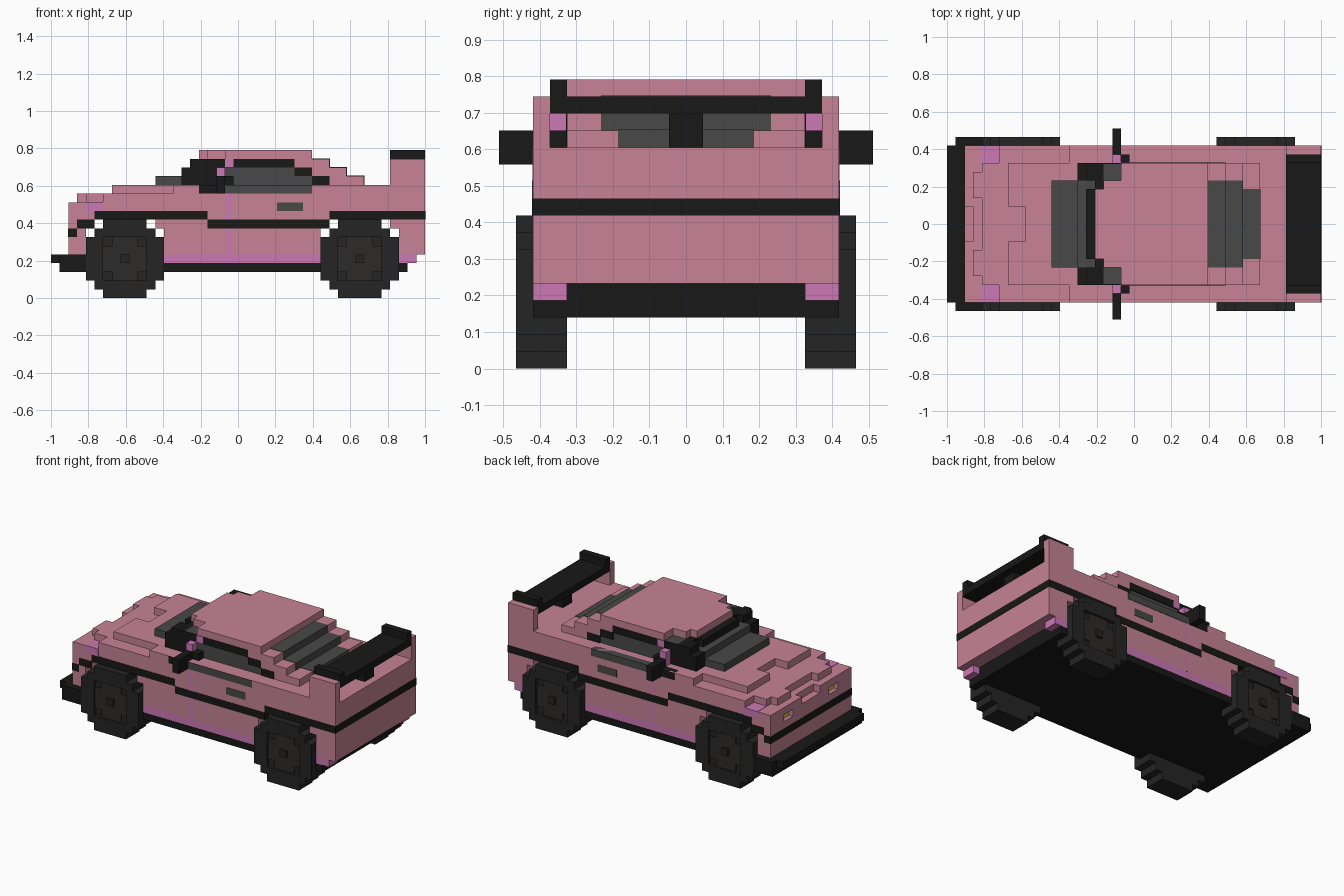
import bpy, bmesh

if "Cube" in bpy.data.objects:
    bpy.data.objects.remove(bpy.data.objects["Cube"])

V = 2 / 43          # block size: the car is 43 blocks long
E = 0.05            # how far painted trim stands proud, in blocks


def material(name, rgb):
    m = bpy.data.materials.new(name)
    m.diffuse_color = (*rgb, 1)
    m.use_nodes = True
    m.node_tree.nodes["Principled BSDF"].inputs["Base Color"].default_value = m.diffuse_color
    return m


PINK = material("pink paint", (0.57, 0.225, 0.31))
BLACK = material("black trim", (0.009, 0.009, 0.009))
GLASS = material("dark glass", (0.065, 0.065, 0.065))
PURPLE = material("purple trim", (0.6, 0.19, 0.46))
TYRE = material("tyre rubber", (0.018, 0.018, 0.018))
RIM = material("wheel rim", (0.026, 0.024, 0.022))
YELLOW = material("headlight yellow", (0.6, 0.55, 0.04))


def part(name, mat, boxes):
    """Blocks (x0, x1, y0, y1, z0, z1) in block units, mirrored across y;
    a block with y0 == 0 spans the full width."""
    bm = bmesh.new()
    for x0, x1, y0, y1, z0, z1 in boxes:
        spans = [(-y1, y1)] if y0 == 0 else [(y0, y1), (-y1, -y0)]
        for a, b in spans:
            for v in bmesh.ops.create_cube(bm, size=1)["verts"]:
                v.co.x = -1 + V * (x1 if v.co.x > 0 else x0)
                v.co.y = V * (b if v.co.y > 0 else a)
                v.co.z = V * (z1 if v.co.z > 0 else z0)
    me = bpy.data.meshes.new(name)
    bm.to_mesh(me)
    bm.free()
    me.materials.append(mat)
    ob = bpy.data.objects.new(name, me)
    bpy.context.collection.objects.link(ob)


# Lower body, open through the wheel arches
part("lower_body", PINK, [
    (2, 4, 0, 9, 5, 7), (2, 4, 0, 9, 7, 9), (4, 5, 0, 9, 8, 9),
    (13, 31, 0, 9, 5, 9), (12, 13, 0, 9, 8, 9), (31, 32, 0, 9, 8, 9),
    (39, 40, 0, 9, 8, 9), (40, 43, 0, 9, 5, 9)])

# Stepped hood, shoulders and deck, with notches for the headlights
part("upper_body", PINK, [
    (3, 43, 0, 9, 9, 11), (2, 3, 0, 4, 9, 10), (2, 3, 6, 9, 9, 11),
    (2, 3, 2, 6, 10, 11), (3, 4, 3, 6, 11, 12), (4, 6, 0, 7, 11, 12),
    (6, 43, 0, 9, 11, 12), (7, 9, 2, 7, 12, 13), (9, 14, 0, 7, 12, 13),
    (14, 43, 0, 9, 12, 13)])
part("headlights", YELLOW, [(2.6, 3, 4, 6, 9, 10)])

# Floor, front splitter and bumper
part("floor", BLACK, [(1, 41, 0, 9, 3, 4), (1, 41, 0, 7, 4, 5)])
part("front_bumper", BLACK, [(0, 4, 0, 9, 4, 5), (1, 4, 0, 10, 3, 5)])

# Dark stripe around the body
part("body_stripe", BLACK, [
    (5, 18, 8, 9 + E, 9, 10), (18, 32, 8, 9 + E, 8, 9),
    (32, 43, 8, 9 + E, 9, 10), (42, 43 + E, 0, 9 + E, 9, 10),
    (3, 5, 8, 9 + E, 8, 9), (2 - E, 3, 0, 9 + E, 7, 8)])
part("door_handle", GLASS, [(26, 29, 8, 9 + E, 10, 11)])

# Purple sills, door seams and corner lamps
part("sill", PURPLE, [(13, 31, 0, 9, 4, 5), (40, 42, 7, 9, 4, 5)])
part("door_seam", PURPLE, [(20.2, 20.7, 8, 9 + E / 2, 5, 12)])
part("corner_lamps", PURPLE, [(4, 6, 7, 9 + E, 10, 11 + E)])

# Cabin: pink roof and stepped tail
part("roof", PINK, [
    (17, 30, 0, 4, 16, 17), (18, 30, 0, 5, 16, 17), (20, 30, 0, 7, 16, 17),
    (28, 32, 0, 7, 15, 16), (30, 34, 0, 7, 14, 15), (32, 36, 0, 7, 13, 14)])

# Windows
part("windscreen", GLASS, [(12, 16, 0, 5, 13, 14), (15, 17, 0, 5, 14, 15)])
part("side_windows", GLASS, [
    (16, 31, 0, 6.9, 13, 14), (17, 30, 0, 6.9, 14, 15),
    (18, 29, 0, 6.9, 15, 16), (20, 30, 8, 9 + E, 12, 13)])
part("rear_window", GLASS, [
    (30, 32 + E, 0, 5, 15, 16 + E), (32, 34 + E, 0, 5, 14, 15 + E),
    (34, 36 + E, 0, 4, 13, 14 + E)])

# Black window frames and windscreen pillars
part("window_frame", BLACK, [
    (20, 28, 6, 7 + E, 15, 16), (28, 30, 6, 7 + E, 14, 15),
    (30, 32, 6, 7 + E, 13, 14)])
part("windscreen_frame", BLACK, [
    (16, 17, 0, 4, 15, 16), (17, 18, 4, 5, 15, 16),
    (15, 17, 5, 7, 13, 15), (16, 20, 5, 7, 15, 16), (17, 19, 6, 7, 13, 15)])

# Door mirrors on short stalks
part("mirrors", BLACK, [
    (19, 20, 9, 11, 12, 14), (17, 20, 8, 9 + E, 12, 13),
    (19, 20, 8, 9, 13, 14), (20, 21, 7, 8, 13, 14)])
part("mirror_stalks", PURPLE, [
    (19, 20, 7, 8, 13, 15), (20, 21, 6, 7 + 2 * E, 15, 16)])

# Rear wing on side fins
part("wing_fins", PINK, [(39, 43, 8, 9, 13, 16)])
part("wing", BLACK, [
    (39, 43, 0, 8, 15, 16), (39, 43, 7, 8, 16, 17), (40, 42, 0, 1, 13, 15)])

# Wheels: blocky tyre, slightly sunken rim and hub
for label, c in (("front", 8.5), ("rear", 35.5)):
    sizes = ((2.5, 4.5), (3.5, 3.5), (4.5, 2.5))
    tyre = [(c - w, c + w, 7, 9.5, 4.5 - h, 4.5 + h) for w, h in sizes]
    for s in (0, 1):    # raised outer ring of the tyre
        lo, hi = (c - 4.5, c - 2.5) if s == 0 else (c + 2.5, c + 4.5)
        tyre.append((lo, hi, 9, 10, 2, 7))
        zlo, zhi = (0, 2) if s == 0 else (7, 9)
        tyre.append((c - 2.5, c + 2.5, 9, 10, zlo, zhi))
        for x0, x1 in ((c - 3.5, c - 2.5), (c + 2.5, c + 3.5)):
            tyre.append((x0, x1, 9, 10, 1 if s == 0 else 7, 2 if s == 0 else 8))
    part(label + "_tyres", TYRE, tyre)
    part(label + "_rims", RIM, [(c - 1.5, c + 1.5, 9, 9.7, 2, 7),
                                (c - 2.5, c + 2.5, 9, 9.7, 3, 6)])
    part(label + "_hubs", TYRE, [(c - 0.5, c + 0.5, 9, 10, 4, 5)])
